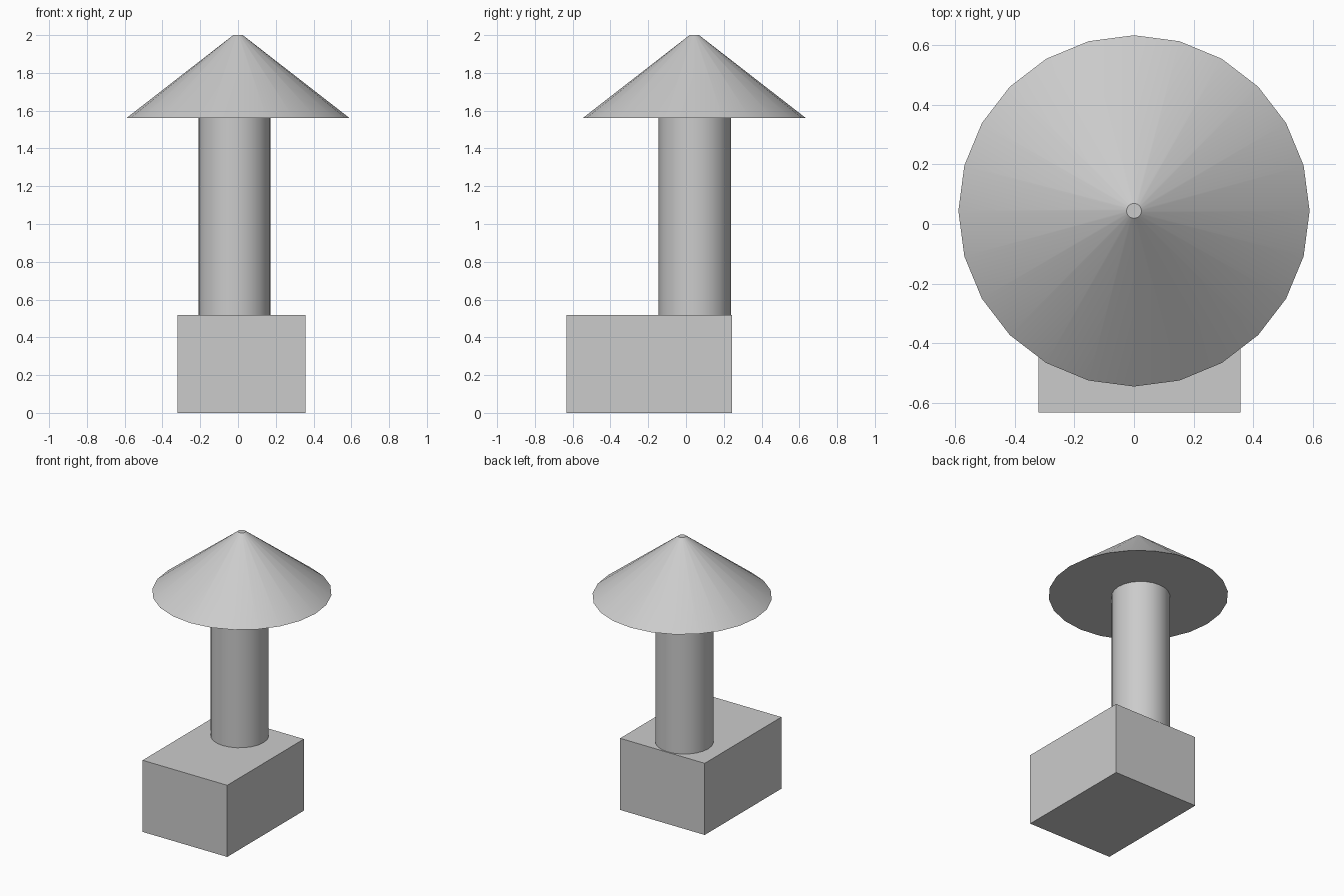
import bpy
from math import radians

if "Cube" in bpy.data.objects:
    bpy.data.objects.remove(bpy.data.objects["Cube"])


def round_part(name, x, y, z0, z1, r0, r1, sides=24):
    """Vertical round part from z0 to z1, smooth sides with sharp rims."""
    bpy.ops.mesh.primitive_cone_add(vertices=sides, radius1=r0, radius2=r1,
                                    depth=z1 - z0, location=(x, y, (z0 + z1) / 2))
    ob = bpy.context.object
    ob.name = name
    bpy.ops.object.shade_smooth_by_angle(angle=radians(30))
    return ob


def box(name, lo, hi):
    """Flat-faced block between two corners."""
    bpy.ops.mesh.primitive_cube_add(size=1, location=[(a + b) / 2 for a, b in zip(lo, hi)])
    ob = bpy.context.object
    ob.name = name
    ob.scale = [b - a for a, b in zip(lo, hi)]
    bpy.ops.object.transform_apply(location=False, rotation=False, scale=True)
    return ob


# Rectangular base block
box("base", (-0.32, -0.633, 0), (0.357, 0.243, 0.518))
# Round column, standing near the back of the base
round_part("column", -0.019, 0.046, 0.518, 1.562, 0.191, 0.191)
# Wide conical roof with a tiny flat tip
round_part("roof", 0, 0.044, 1.562, 2.0, 0.589, 0.025)
